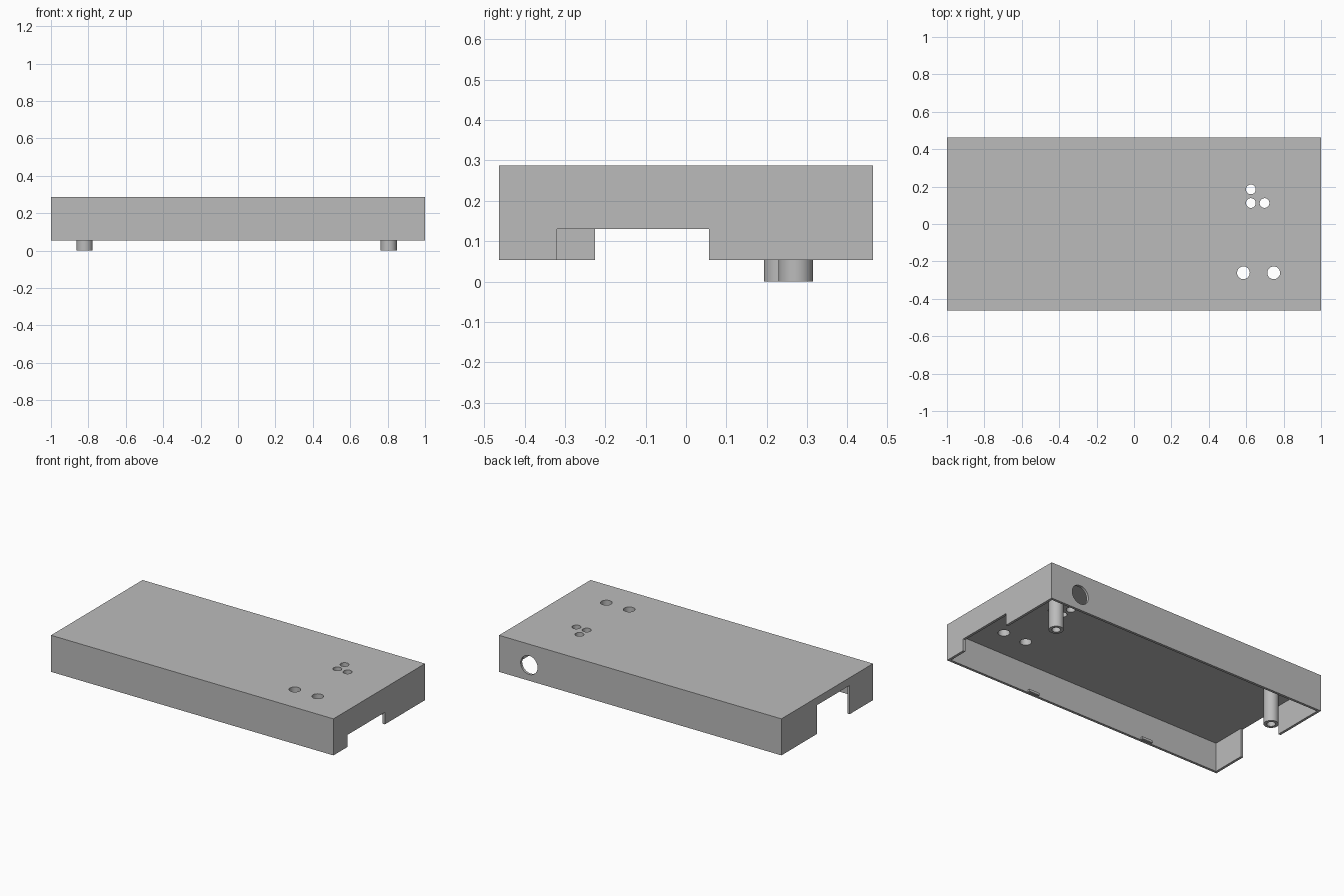
import bpy
import math

if "Cube" in bpy.data.objects:
    bpy.data.objects.remove(bpy.data.objects["Cube"], do_unlink=True)

grey = bpy.data.materials.new("plain grey")
grey.use_nodes = True
colour = (0.5, 0.5, 0.5, 1)
grey.diffuse_color = colour
grey.node_tree.nodes["Principled BSDF"].inputs["Base Color"].default_value = colour

HALF_Y, BOTTOM, TOP = 0.463, 0.053, 0.287
CEILING, WALL = 0.237, 0.016


def box(name, lo, hi):
    """Box spanning two opposite corners."""
    bpy.ops.mesh.primitive_cube_add(size=1, location=[(a + b) / 2 for a, b in zip(lo, hi)])
    ob = bpy.context.object
    ob.name = name
    ob.scale = [b - a for a, b in zip(lo, hi)]
    bpy.ops.object.transform_apply(location=False, rotation=False, scale=True)
    ob.data.materials.append(grey)
    return ob


def cylinder(name, radius, depth, centre, rotation=(0, 0, 0)):
    bpy.ops.mesh.primitive_cylinder_add(vertices=40, radius=radius, depth=depth,
                                        location=centre, rotation=rotation)
    ob = bpy.context.object
    ob.name = name
    ob.data.materials.append(grey)
    return ob


def cut(target, cutter):
    """Subtract the cutter from the target, then discard the cutter."""
    mod = target.modifiers.new("cut", "BOOLEAN")
    mod.operation = "DIFFERENCE"
    mod.solver = "EXACT"
    mod.object = cutter
    bpy.context.view_layer.objects.active = target
    bpy.ops.object.modifier_apply(modifier=mod.name)
    bpy.data.objects.remove(cutter, do_unlink=True)


def smooth(ob):
    bpy.ops.object.select_all(action="DESELECT")
    ob.select_set(True)
    bpy.context.view_layer.objects.active = ob
    bpy.ops.object.shade_smooth_by_angle(angle=math.radians(30))


# Open-bottomed cover with thin walls and a thick top
cover = box("cover", (-1, -HALF_Y, BOTTOM), (1, HALF_Y, TOP))
cut(cover, box("cavity", (WALL - 1, WALL - HALF_Y, -0.1), (1 - WALL, HALF_Y - WALL, CEILING)))

# Low notch in the left end, tall notch in the right end
cut(cover, box("left_notch", (0.95, -0.32, -0.1), (1.1, 0.057, 0.13)))
cut(cover, box("right_notch", (-1.1, -0.226, -0.1), (-0.95, 0.105, CEILING)))

# Round holes through the top
for x, y, r in [(0.625, 0.185, 0.026), (0.625, 0.112, 0.026), (0.698, 0.112, 0.026),
                (0.585, -0.261, 0.034), (0.747, -0.261, 0.034)]:
    cut(cover, cylinder("top_hole", r, 0.2, (x, y, TOP)))

# Cable hole through the back wall
cut(cover, cylinder("back_hole", 0.06, 0.1, (0.787, HALF_Y, 0.153), (math.pi / 2, 0, 0)))
smooth(cover)

# Hollow mounting posts hanging from the top
for side, x, y in [("left", 0.806, 0.272), ("right", -0.82, 0.236)]:
    height = CEILING + 0.003
    post = cylinder(side + "_post", 0.043, height, (x, y, height / 2))
    cut(post, cylinder("bore", 0.025, 0.4, (x, y, 0.02)))
    smooth(post)

# Small catches inside the front wall's lower edge
for side, x in [("left", 0.375), ("right", -0.465)]:
    inner = WALL - HALF_Y
    box(side + "_catch", (x - 0.037, inner - 0.003, BOTTOM + 0.002),
        (x + 0.037, inner + 0.014, BOTTOM + 0.017))
